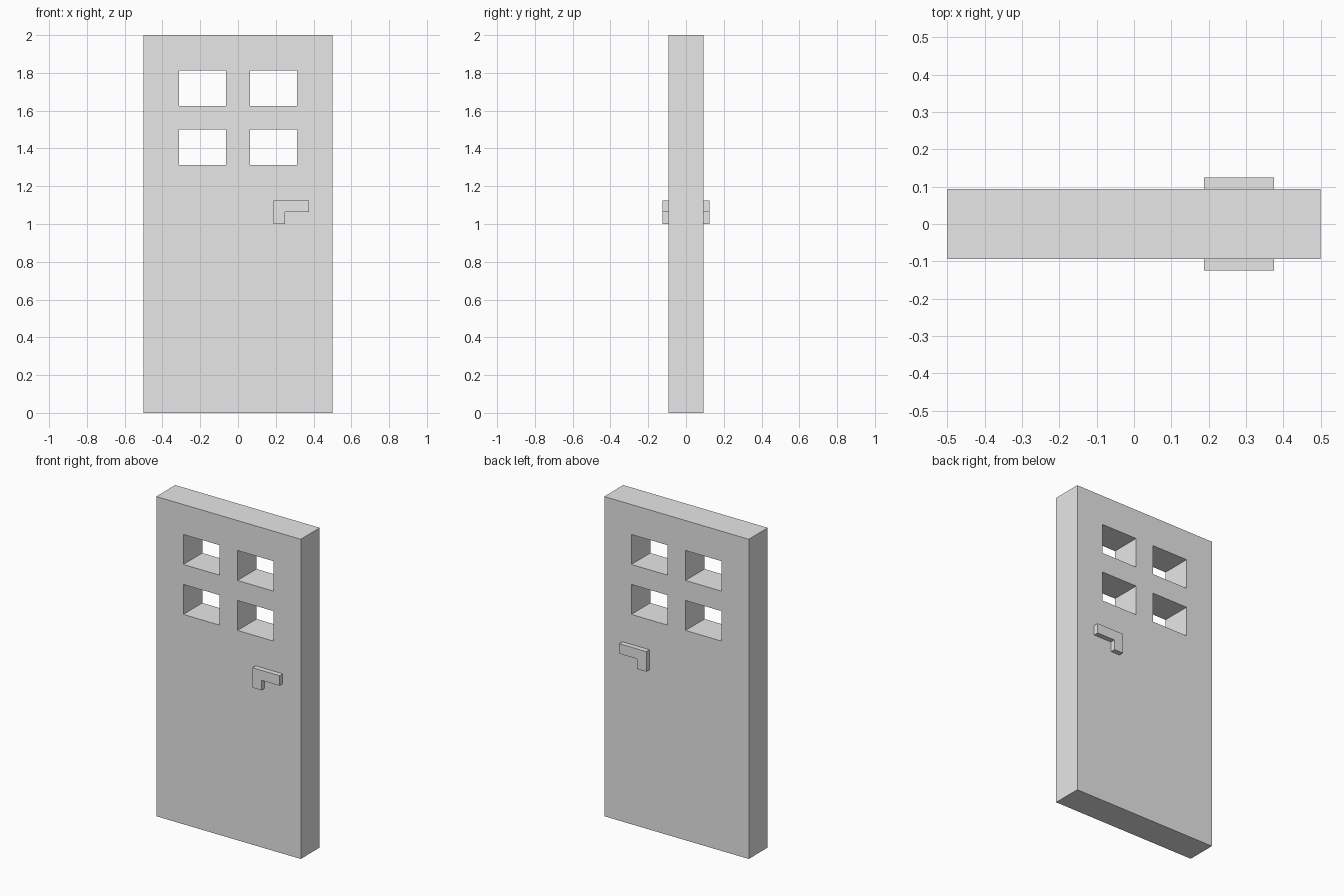
import bpy
import bmesh

if "Cube" in bpy.data.objects:
    bpy.data.objects.remove(bpy.data.objects["Cube"], do_unlink=True)

U = 1 / 16  # design unit: the door is 16 wide, 32 tall, 3 thick

grey = bpy.data.materials.new("light_grey")
grey.use_nodes = True
grey.diffuse_color = (0.8, 0.8, 0.8, 1)
grey.node_tree.nodes["Principled BSDF"].inputs["Base Color"].default_value = (0.8, 0.8, 0.8, 1)


def extruded_grid(name, xs, zs, holes, y_front, y_back):
    """Grid of cells facing -y with some cells left open, extruded to y_back."""
    bm = bmesh.new()
    verts = [[bm.verts.new((x * U, y_front * U, z * U)) for z in zs] for x in xs]
    for i in range(len(xs) - 1):
        for j in range(len(zs) - 1):
            if (i, j) not in holes:
                bm.faces.new((verts[i][j], verts[i + 1][j],
                              verts[i + 1][j + 1], verts[i][j + 1]))
    bmesh.ops.delete(bm, geom=[v for v in bm.verts if not v.link_faces], context='VERTS')
    front = bm.faces[:]
    result = bmesh.ops.extrude_face_region(bm, geom=front, use_keep_orig=True)
    moved = [g for g in result["geom"] if isinstance(g, bmesh.types.BMVert)]
    bmesh.ops.translate(bm, verts=moved, vec=(0, (y_back - y_front) * U, 0))
    bmesh.ops.recalc_face_normals(bm, faces=bm.faces[:])
    mesh = bpy.data.meshes.new(name)
    bm.to_mesh(mesh)
    bm.free()
    mesh.materials.append(grey)
    obj = bpy.data.objects.new(name, mesh)
    bpy.context.collection.objects.link(obj)
    return obj


# Door slab with four open window panes
panes = [(i, j) for i in (1, 3) for j in (1, 3)]
extruded_grid("door_slab", (-8, -5, -1, 1, 5, 8), (0, 21, 24, 26, 29, 32),
              panes, -1.5, 1.5)

# L-shaped handles on both faces
for name, inner, outer in (("front_handle", -1.5, -2), ("back_handle", 1.5, 2)):
    extruded_grid(name, (3, 4, 6), (16, 17, 18), [(1, 0)], inner, outer)
